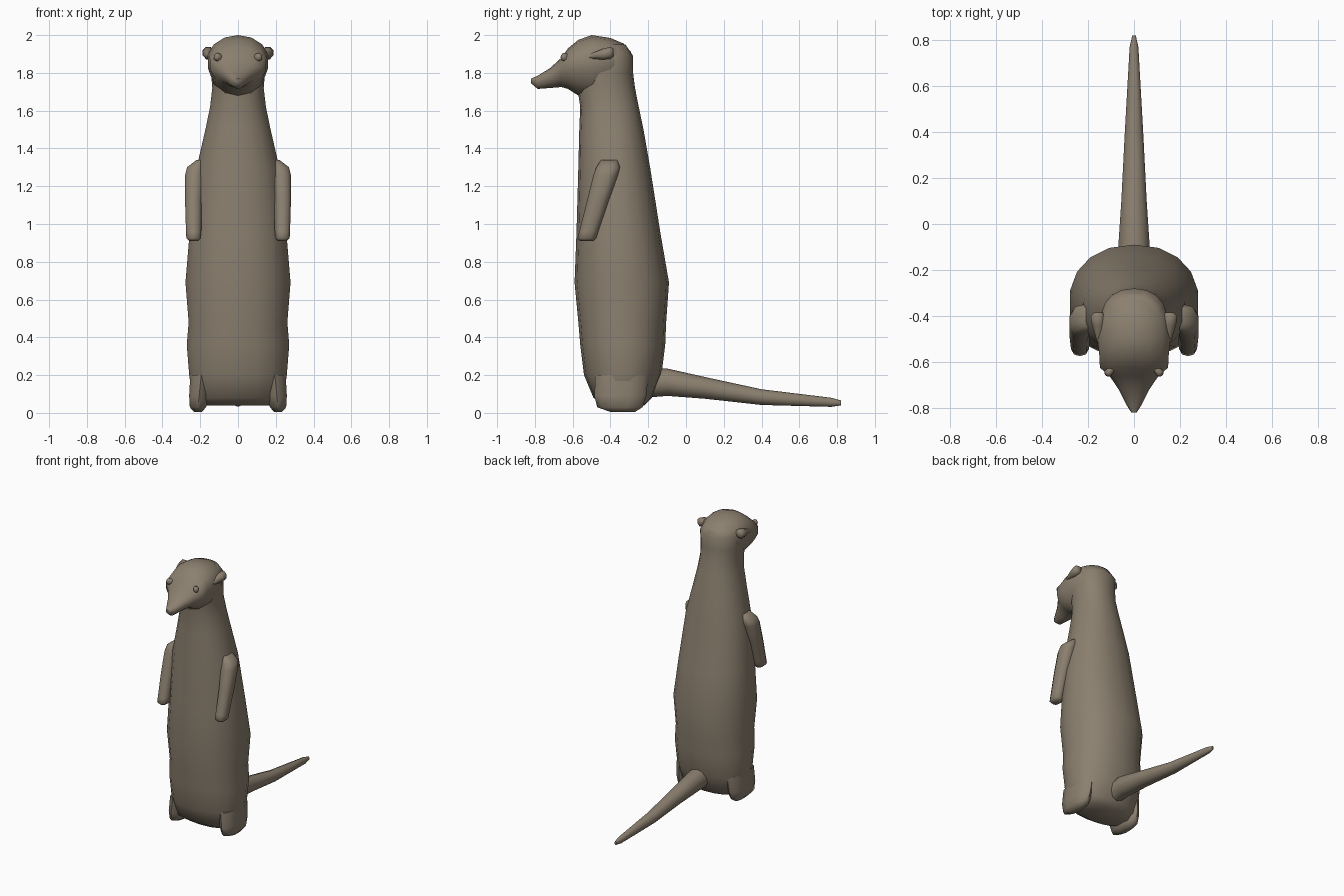
import bpy, bmesh, math
from mathutils import Vector

fur = bpy.data.materials.new("brown_fur")
fur.diffuse_color = (0.26, 0.215, 0.16, 1)


def loft(name, rings, smooth=60):
    """Skin a list of equally long point rings and close both ends."""
    bm = bmesh.new()
    rows = [[bm.verts.new(p) for p in ring] for ring in rings]
    n = len(rows[0])
    for a, b in zip(rows, rows[1:]):
        for i in range(n):
            j = (i + 1) % n
            bm.faces.new((a[i], a[j], b[j], b[i]))
    bm.faces.new(rows[0])
    bm.faces.new(rows[-1])
    bmesh.ops.recalc_face_normals(bm, faces=bm.faces)
    me = bpy.data.meshes.new(name)
    bm.to_mesh(me)
    bm.free()
    me.materials.append(fur)
    ob = bpy.data.objects.new(name, me)
    bpy.context.collection.objects.link(ob)
    bpy.ops.object.select_all(action='DESELECT')
    ob.select_set(True)
    bpy.context.view_layer.objects.active = ob
    bpy.ops.object.shade_smooth_by_angle(angle=math.radians(smooth))
    return ob


def oval(n, power=2.0):
    """Unit superellipse points."""
    for k in range(n):
        t = 2 * math.pi * (k + 0.5) / n
        c, s = math.cos(t), math.sin(t)
        yield (math.copysign(abs(c) ** (2 / power), c),
               math.copysign(abs(s) ** (2 / power), s))


def flat_ring(z, y0, y1, hw, n=18, power=2.2, x=0):
    return [(x + hw * u, (y0 + y1) / 2 + (y1 - y0) / 2 * v, z)
            for u, v in oval(n, power)]


def upright_ring(y, z0, z1, hw, n=14, x=0, wide=0.5):
    """Ring across y; wide sets the height of its broadest point."""
    zm = z0 + (z1 - z0) * wide
    return [(x + hw * u, y, zm + v * ((z1 - zm) if v > 0 else (zm - z0)))
            for u, v in oval(n)]


# Body and neck: height, front, back, half width
body = [(0.04, -0.43, -0.22, 0.19), (0.08, -0.49, -0.18, 0.245),
        (0.20, -0.54, -0.13, 0.262), (0.36, -0.56, -0.11, 0.275),
        (0.48, -0.57, -0.105, 0.265), (0.69, -0.59, -0.09, 0.282),
        (0.95, -0.58, -0.135, 0.26), (1.30, -0.57, -0.19, 0.222),
        (1.50, -0.565, -0.225, 0.175), (1.62, -0.56, -0.25, 0.15),
        (1.72, -0.575, -0.27, 0.138), (1.80, -0.58, -0.28, 0.145),
        (1.89, -0.56, -0.28, 0.145), (1.95, -0.52, -0.32, 0.11)]
loft("body", [flat_ring(*r) for r in body])

# Head and snout: depth, bottom, top, half width
head = [(-0.29, 1.80, 1.91, 0.05), (-0.33, 1.75, 1.955, 0.11),
        (-0.40, 1.70, 1.985, 0.155), (-0.50, 1.66, 2.0, 0.163),
        (-0.57, 1.68, 1.975, 0.155), (-0.625, 1.715, 1.93, 0.152),
        (-0.66, 1.725, 1.88, 0.11), (-0.72, 1.72, 1.825, 0.068),
        (-0.785, 1.715, 1.785, 0.035), (-0.82, 1.745, 1.77, 0.012)]
loft("head", [upright_ring(*r, wide=0.62) for r in head])

# Tail
tail = [(-0.22, 0.08, 0.24, 0.06), (-0.10, 0.09, 0.235, 0.072),
        (0.10, 0.075, 0.19, 0.058), (0.40, 0.042, 0.125, 0.042),
        (0.77, 0.032, 0.08, 0.02), (0.82, 0.04, 0.066, 0.008)]
loft("tail", [upright_ring(*r, n=10) for r in tail])

for side, s in (("right", 1), ("left", -1)):
    # Arm hanging from the shoulder, bent forward to the paw
    arm = [(0.91, -0.56, -0.49, 0.025, 0.235), (0.925, -0.575, -0.475, 0.04, 0.235),
           (0.96, -0.565, -0.465, 0.042, 0.235), (1.12, -0.525, -0.41, 0.046, 0.236),
           (1.26, -0.49, -0.36, 0.052, 0.23), (1.30, -0.475, -0.35, 0.05, 0.222),
           (1.34, -0.45, -0.36, 0.025, 0.195)]
    loft(side + "_arm", [flat_ring(z, a, b, w, 10, 2.5, s * x)
                         for z, a, b, w, x in arm])

    # Foot
    foot = [(0.005, -0.40, -0.27, 0.022, 0.212), (0.03, -0.47, -0.23, 0.045, 0.212),
            (0.09, -0.485, -0.21, 0.055, 0.206), (0.20, -0.48, -0.20, 0.06, 0.195)]
    loft(side + "_foot", [flat_ring(z, a, b, w, 10, 2.3, s * x)
                          for z, a, b, w, x in foot])

    # Ear, flaring out toward the back
    ear = [(-0.51, 1.875, 1.90, 0.012, 0.15), (-0.44, 1.868, 1.93, 0.03, 0.155),
           (-0.40, 1.872, 1.94, 0.034, 0.157), (-0.385, 1.885, 1.93, 0.02, 0.155)]
    loft(side + "_ear", [upright_ring(y, a, b, w, 8, s * x)
                         for y, a, b, w, x in ear])

    # Eye, a small bead facing forward and outward
    centre = Vector((s * 0.112, -0.648, 1.885))
    out = Vector((s * 0.6, -0.75, 0.25)).normalized()
    across = out.cross(Vector((0, 0, 1))).normalized()
    up = across.cross(out)
    loft(side + "_eye", [[centre + out * d + across * (r * u) + up * (r * 1.2 * v)
                          for u, v in oval(8)]
                         for d, r in ((-0.02, 0.018), (0.004, 0.018), (0.013, 0.009))])
